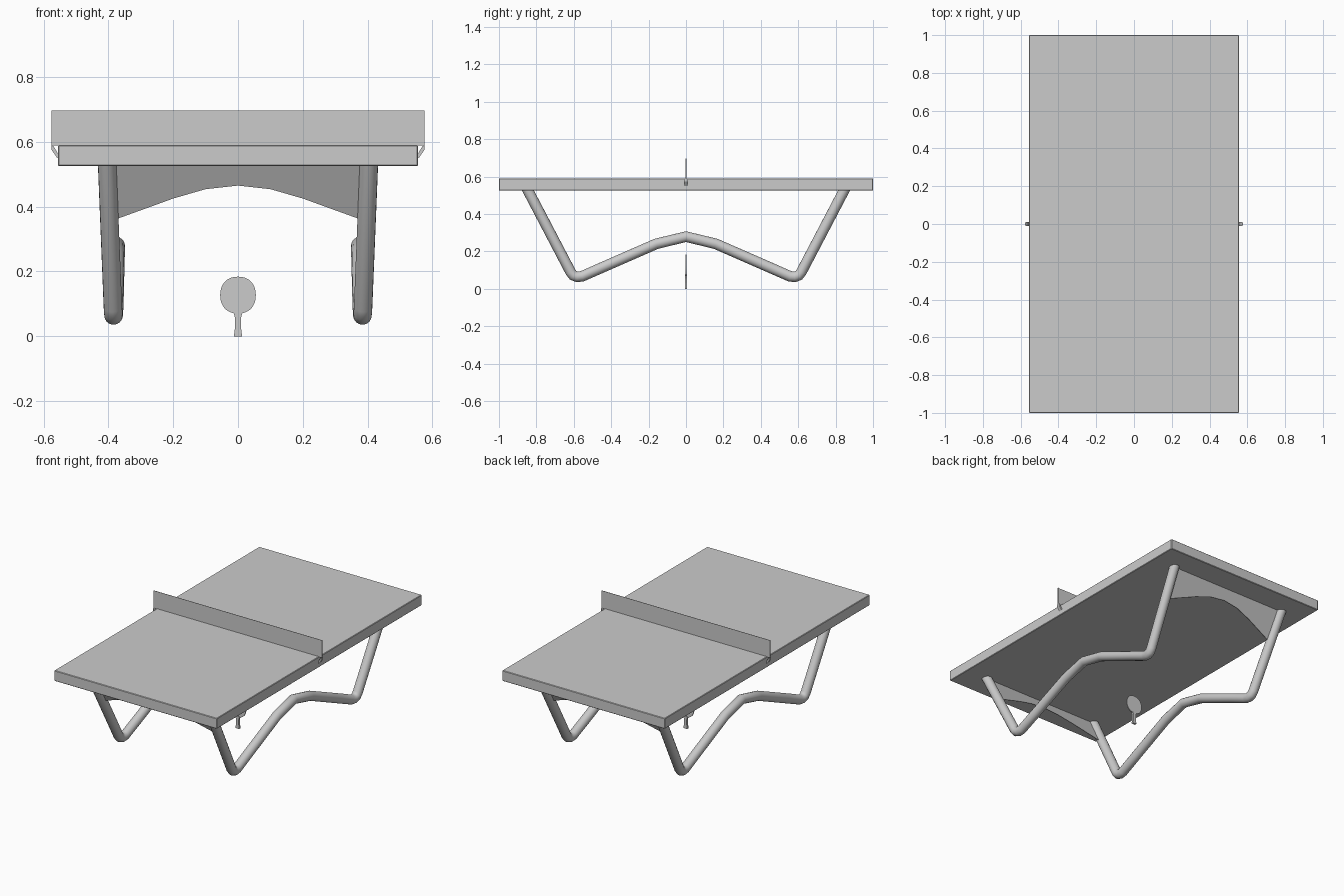
import bpy, bmesh, math
from mathutils import Vector

if "Cube" in bpy.data.objects:
    bpy.data.objects.remove(bpy.data.objects["Cube"])

grey = bpy.data.materials.new("plain grey")
grey.diffuse_color = (0.6, 0.6, 0.6, 1)
grey.use_nodes = True
grey.node_tree.nodes["Principled BSDF"].inputs["Base Color"].default_value = grey.diffuse_color


def finish(name, bm):
    bmesh.ops.recalc_face_normals(bm, faces=bm.faces)
    me = bpy.data.meshes.new(name)
    bm.to_mesh(me)
    bm.free()
    me.materials.append(grey)
    ob = bpy.data.objects.new(name, me)
    bpy.context.collection.objects.link(ob)
    return ob


def plate(name, outline, depth, y_at=lambda z: 0.0):
    """Extrude an (x, z) outline along y; y_at(z) lets the plate lean."""
    bm = bmesh.new()
    rows = [[bm.verts.new((x, y_at(z) + s * depth / 2, z)) for x, z in outline]
            for s in (-1, 1)]
    bm.faces.new(rows[0])
    bm.faces.new(rows[1][::-1])
    n = len(outline)
    for i in range(n):
        j = (i + 1) % n
        bm.faces.new((rows[0][i], rows[1][i], rows[1][j], rows[0][j]))
    return finish(name, bm)


def smooth(ob, angle=40):
    bpy.ops.object.select_all(action='DESELECT')
    ob.select_set(True)
    bpy.context.view_layer.objects.active = ob
    bpy.ops.object.shade_smooth_by_angle(angle=math.radians(angle))


def box_outline(x, z0, z1):
    return [(-x, z0), (x, z0), (x, z1), (-x, z1)]


# table top with a tiny edge bevel
top = plate("table_top", box_outline(0.555, 0.525, 0.59), 2.0)
bevel = top.modifiers.new("edge", 'BEVEL')
bevel.width = 0.003
bevel.segments = 1

# net
plate("net", box_outline(0.574, 0.588, 0.696), 0.002)

# net posts and clamps on both sides
for side, s in (("left", -1), ("right", 1)):
    plate(side + "_net_post",
          [(s * x, z) for x, z in ((0.572, 0.583), (0.576, 0.583), (0.576, 0.696), (0.572, 0.696))], 0.007)
    plate(side + "_net_clamp",
          [(s * x, z) for x, z in ((0.575, 0.59), (0.575, 0.575), (0.557, 0.549),
                                   (0.553, 0.56), (0.568, 0.585))], 0.02)

# bent tube legs: half path as (x, y, z), mirrored in y and x
half = [(0.405, 0.863, 0.56), (0.386, 0.617, 0.09), (0.385, 0.603, 0.072),
        (0.384, 0.582, 0.064), (0.383, 0.555, 0.067), (0.381, 0.43, 0.122),
        (0.378, 0.16, 0.240), (0.377, 0.0, 0.279)]
path = half + [(x, -y, z) for x, y, z in half[-2::-1]]
for side, s in (("left", -1), ("right", 1)):
    cu = bpy.data.curves.new(side + "_leg", 'CURVE')
    cu.dimensions = '3D'
    cu.bevel_depth = 0.0285
    cu.bevel_resolution = 6
    cu.use_fill_caps = True
    sp = cu.splines.new('POLY')
    sp.points.add(len(path) - 1)
    for p, (x, y, z) in zip(sp.points, path):
        p.co = (s * x, y, z, 1)
    cu.materials.append(grey)
    leg = bpy.data.objects.new(side + "_leg", cu)
    bpy.context.collection.objects.link(leg)
    bpy.ops.object.select_all(action='DESELECT')
    leg.select_set(True)
    bpy.context.view_layer.objects.active = leg
    bpy.ops.object.convert(target='MESH')
    smooth(bpy.context.view_layer.objects.active)

# arched cross plates leaning with the legs
arch = [(-0.385, 0.358), (-0.2, 0.425), (-0.1, 0.454), (0, 0.465),
        (0.1, 0.454), (0.2, 0.425), (0.385, 0.358), (0.4, 0.53), (-0.4, 0.53)]
for end, s in (("front", -1), ("back", 1)):
    plate(end + "_cross_plate", arch, 0.004,
          lambda z, s=s: s * (0.847 + (z - 0.529) * 0.5215))

# bat standing under the table: rounded blade and flared handle
blade = []
for i in range(32):
    a = 2 * math.pi * i / 32
    c, d = math.cos(a), math.sin(a)
    blade.append((0.055 * math.copysign(abs(c) ** 0.9, c),
                  0.127 + 0.057 * math.copysign(abs(d) ** 0.9, d)))
smooth(plate("bat_blade", blade, 0.006))
right = [(0.012, 0.0), (0.012, 0.006), (0.009, 0.03), (0.009, 0.055), (0.014, 0.076)]
plate("bat_handle", right + [(-x, z) for x, z in right[::-1]], 0.013)
